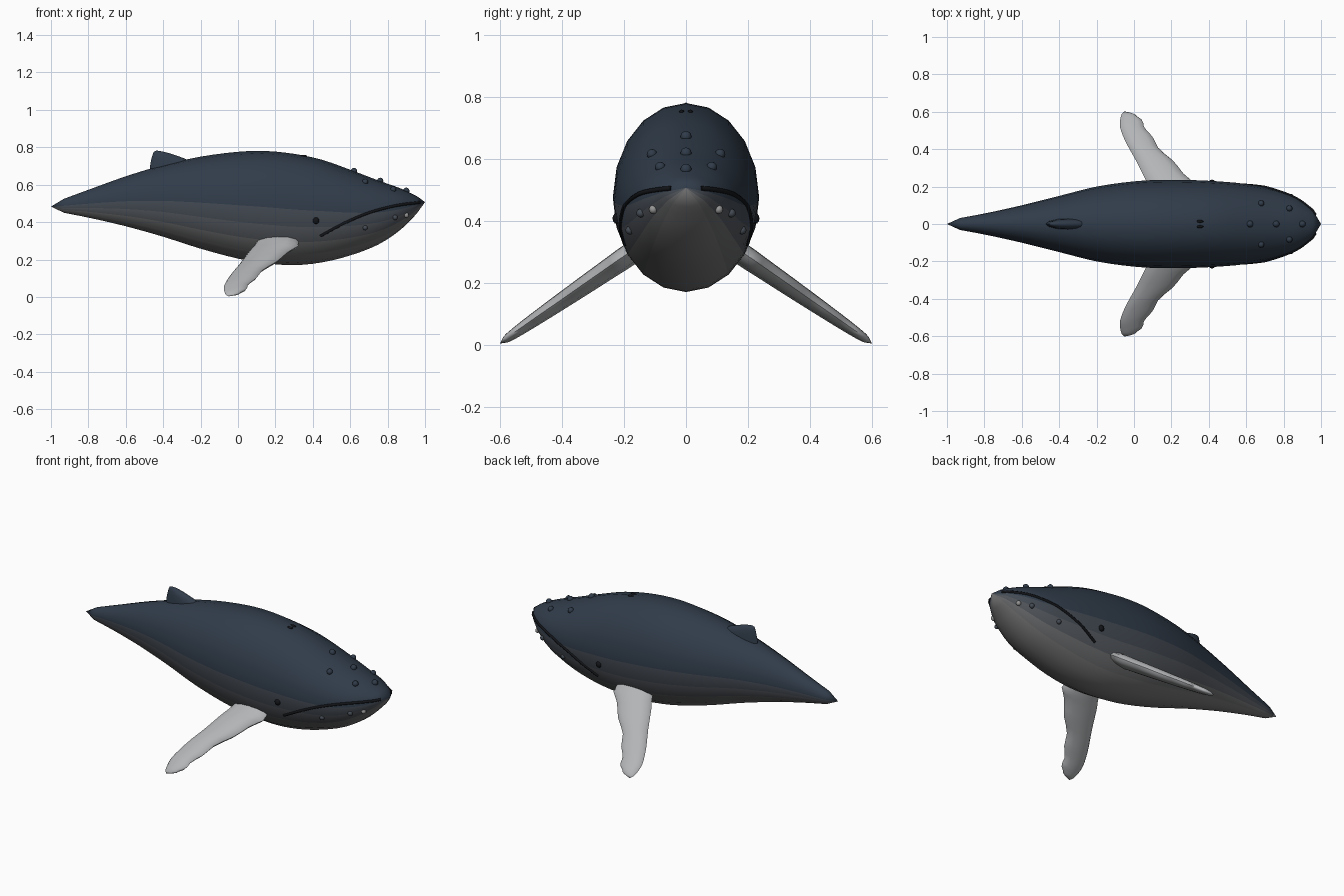
import bpy, bmesh, math
from mathutils import Vector
from mathutils.bvhtree import BVHTree

if "Cube" in bpy.data.objects:
    bpy.data.objects.remove(bpy.data.objects["Cube"])


def material(name, rgb):
    m = bpy.data.materials.new(name)
    m.diffuse_color = (*rgb, 1)
    m.use_nodes = True
    m.node_tree.nodes["Principled BSDF"].inputs["Base Color"].default_value = m.diffuse_color
    return m


def mix(a, b, t):
    return tuple(p + (q - p) * t for p, q in zip(a, b))


NAVY, GREY = (.03, .045, .068), (.17, .17, .17)
skin = [material("skin_%d" % i, mix(NAVY, GREY, i / 5)) for i in range(6)]
flipper_mat = material("flipper_grey", (.45, .46, .47))
black = material("black", (.006, .007, .009))
pale = material("pale_bump", (.3, .3, .3))


def spline(keys, steps):
    """Catmull-Rom resampling of a list of tuples."""
    out = []
    for i in range(len(keys) - 1):
        a, b, c, d = (Vector(keys[min(max(j, 0), len(keys) - 1)]) for j in range(i - 1, i + 3))
        for k in range(steps):
            t = k / steps
            out.append(.5 * (2 * b + (c - a) * t + (2 * a - 5 * b + 4 * c - d) * t * t
                             + (3 * b - a - 3 * c + d) * t ** 3))
    return out + [Vector(keys[-1])]


def make(name, bm, mats, angle=60):
    bmesh.ops.recalc_face_normals(bm, faces=bm.faces)
    me = bpy.data.meshes.new(name)
    bm.to_mesh(me)
    bm.free()
    for m in mats:
        me.materials.append(m)
    ob = bpy.data.objects.new(name, me)
    bpy.context.collection.objects.link(ob)
    bpy.ops.object.select_all(action='DESELECT')
    ob.select_set(True)
    bpy.context.view_layer.objects.active = ob
    bpy.ops.object.shade_smooth_by_angle(angle=math.radians(angle))
    return ob


def loft(rings, tips=None, paint=None):
    """Skin closed rings; ends are capped, or drawn to the two tip points."""
    bm = bmesh.new()
    vs = [[bm.verts.new(p) for p in r] for r in rings]
    n = len(rings[0])
    for a, b in zip(vs, vs[1:]):
        for i in range(n):
            f = bm.faces.new((a[i], a[(i + 1) % n], b[(i + 1) % n], b[i]))
            f.material_index = paint(i) if paint else 0
    for k, ring in enumerate((vs[0], vs[-1])):
        if tips:
            tip = bm.verts.new(tips[k])
            for i in range(n):
                f = bm.faces.new((ring[i], ring[(i + 1) % n], tip))
                f.material_index = paint(i) if paint else 0
        else:
            bm.faces.new(ring)
    return bm


# Body: x, top z, bottom z, half width
keys = [(-.93, .525, .45, .032), (-.78, .58, .42, .06), (-.6, .645, .378, .1),
        (-.4, .705, .322, .15), (-.2, .75, .258, .2), (0, .776, .205, .228),
        (.15, .78, .18, .236), (.3, .765, .17, .235), (.45, .733, .185, .228),
        (.6, .68, .222, .214), (.75, .623, .28, .185), (.87, .58, .36, .14),
        (.955, .54, .445, .075)]
SIDES = 20


def body_ring(k):
    x, top, bot, w = k
    c, h = (top + bot) / 2, (top - bot) / 2
    return [(x, w * math.sin(a), c + h * math.cos(a))
            for a in (2 * math.pi * i / SIDES for i in range(SIDES))]


def shade(i):
    low = -math.cos(2 * math.pi * (i + .5) / SIDES)
    return round(5 * min(max((low - .05) / .85, 0), 1))


body = make("body", loft([body_ring(k) for k in spline([Vector(k) for k in keys], 3)],
                         [(-1, 0, .483), (1, 0, .507)], shade), skin)
bvh = BVHTree.FromObject(body, bpy.context.evaluated_depsgraph_get())


def on_side(x, z, s):
    hit = bvh.ray_cast(Vector((x, s, z)), Vector((0, -s, 0)))[0]
    return hit if hit else Vector((x, 0, z))


def on_top(x, y):
    return bvh.ray_cast(Vector((x, y, 2)), Vector((0, 0, -1)))[0]


def ball(name, p, r, mat, scale=(1, 1, 1)):
    bm = bmesh.new()
    bmesh.ops.create_uvsphere(bm, u_segments=10, v_segments=6, radius=r)
    bmesh.ops.scale(bm, vec=scale, verts=bm.verts)
    bmesh.ops.translate(bm, vec=p, verts=bm.verts)
    return make(name, bm, [mat])


# Flippers: y, leading x, trailing x, half thickness
fkeys = [(.11, .32, .12, .034), (.19, .325, .09, .036), (.24, .3, .06, .034),
         (.34, .2, .01, .03), (.44, .11, -.045, .025), (.52, .06, -.075, .02),
         (.575, .02, -.07, .014), (.592, -.01, -.062, .006)]
for side, s in (("left", 1), ("right", -1)):
    rings = []
    for j, (y, lead, trail, t) in enumerate(spline(fkeys, 3)):
        lead += .008 * math.sin(j * 1.6) if 4 < j < 19 else 0
        c, a, z = (lead + trail) / 2, (lead - trail) / 2, .3 - (y - .17) * .685
        rings.append([(c + a * math.cos(u), s * (y + .5 * t * math.sin(u)),
                       z + .86 * t * math.sin(u) + .06 * a * math.cos(u))
                      for u in (2 * math.pi * i / 12 for i in range(12))])
    make("flipper_" + side, loft(rings, [(.2, s * .1, .34), (-.05, s * .602, .003)]),
         [flipper_mat])

    # Mouth line
    cu = bpy.data.curves.new("mouth_" + side, 'CURVE')
    cu.dimensions = '3D'
    cu.bevel_depth = .008
    cu.bevel_resolution = 1
    cu.use_fill_caps = True
    path = spline([(.44, .325), (.57, .395), (.7, .45), (.84, .487), (.97, .505)], 5)
    sp = cu.splines.new('POLY')
    sp.points.add(len(path) - 1)
    for q, (x, z) in zip(sp.points, path):
        q.co = (*on_side(x, z, s), 1)
    cu.materials.append(black)
    bpy.context.collection.objects.link(bpy.data.objects.new("mouth_" + side, cu))

    # Eye, blowhole and paired bumps
    ball("eye_" + side, on_side(.417, .408, s), .018, black, (1, .8, 1))
    ball("blowhole_" + side, on_top(.352, .014 * s), .008, black, (2.4, 1, .8))
    for x, y in ((.68, .11), (.83, .083)):
        ball("head_bump_" + side, on_top(x, y * s), .017, skin[0])
    for x, z, m in ((.68, .37, skin[1]), (.84, .425, skin[1]), (.9, .437, pale)):
        ball("jaw_bump_" + side, on_side(x, z, s), .014, m)

# Middle row of head bumps
for x in (.62, .76, .9):
    ball("head_bump_middle", on_top(x, 0), .018, skin[0])

# Dorsal fin: z, front x, back x, half thickness
frings = []
for z, f, b, t in [(.66, -.2, -.475, .032), (.715, -.24, -.468, .028), (.742, -.29, -.462, .024),
                   (.765, -.355, -.455, .017), (.777, -.4, -.45, .009)]:
    c, a = (f + b) / 2, (f - b) / 2
    frings.append([(c + a * math.cos(u), t * math.sin(u), z)
                   for u in (2 * math.pi * i / 12 for i in range(12))])
make("dorsal_fin", loft(frings, [(-.35, 0, .65), (-.435, 0, .783)]), [skin[0]])
